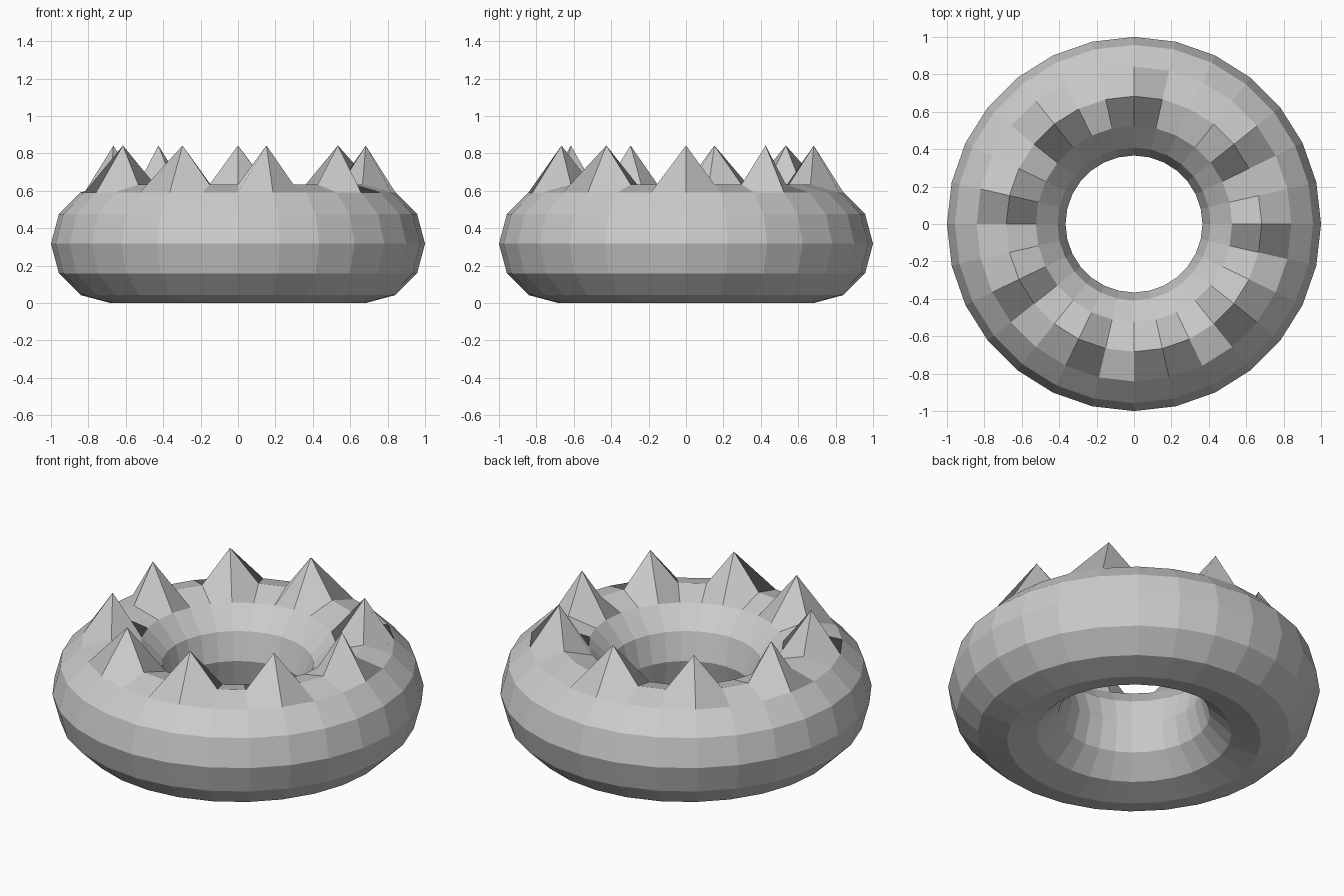
import bpy

if "Cube" in bpy.data.objects:
    bpy.data.objects.remove(bpy.data.objects["Cube"])

MAJOR_SEG, MINOR_SEG = 28, 12
MAJOR_R, MINOR_R = 0.683, 0.317
SPIKE_TOP = 0.842

# low-poly ring body
bpy.ops.mesh.primitive_torus_add(
    major_segments=MAJOR_SEG, minor_segments=MINOR_SEG,
    major_radius=MAJOR_R, minor_radius=MINOR_R,
    location=(0, 0, 0))
ring = bpy.context.object
ring.name = "spiked_ring"
mesh = ring.data
for v in mesh.vertices:
    v.co.z += MINOR_R

# spikes: every third vertex of the crest loop pulled up (one gap of four)
spike_steps = [0, 3] + list(range(7, MAJOR_SEG, 3))
for k in spike_steps:
    mesh.vertices[k * MINOR_SEG + MINOR_SEG // 4].co.z = SPIKE_TOP

# flat faces
for p in mesh.polygons:
    p.use_smooth = False
mesh.update()
